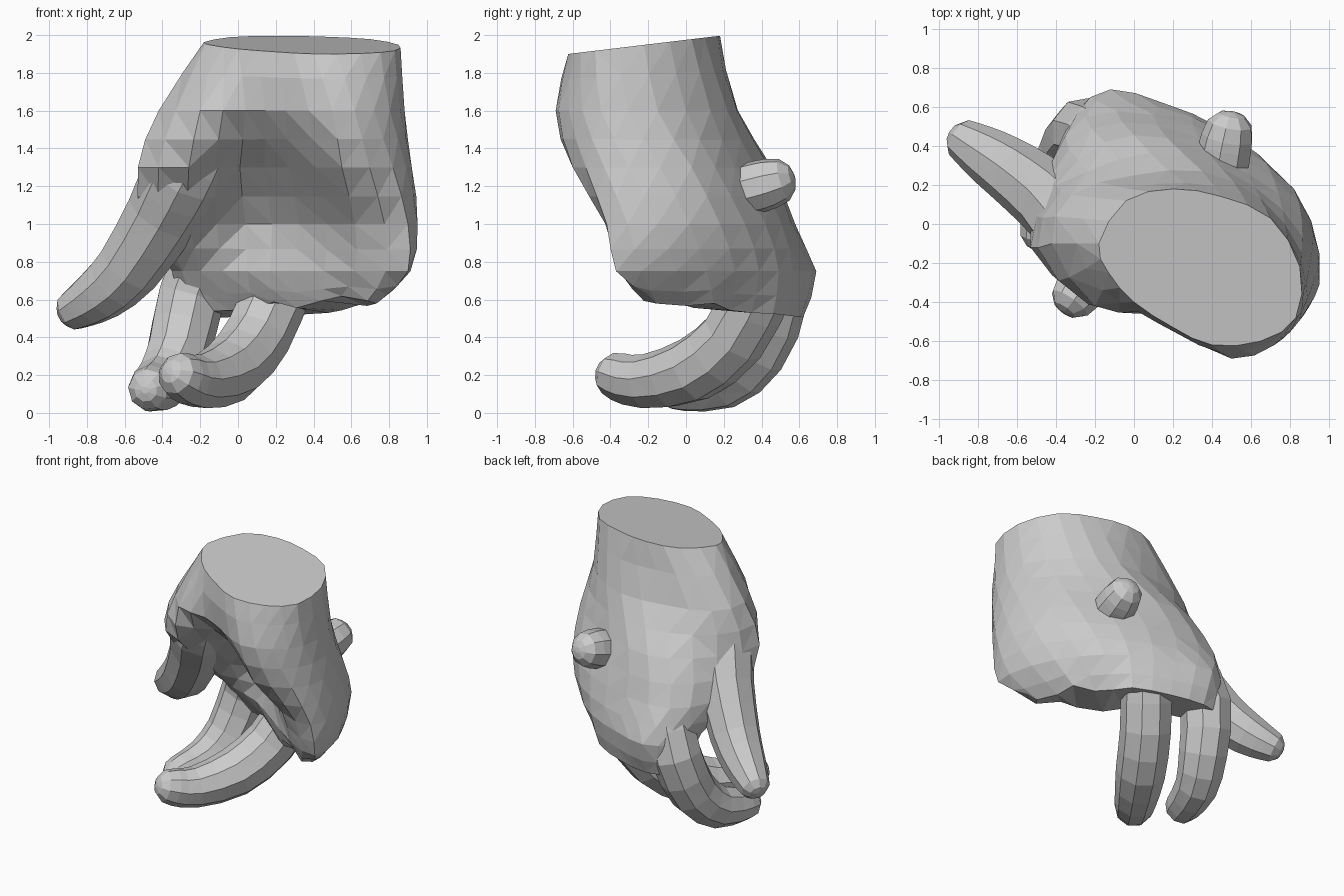
import bpy
import bmesh
import random
from math import tau
from mathutils import Matrix, Vector

random.seed(4)

default = bpy.data.objects.get("Cube")
if default:
    bpy.data.objects.remove(default, do_unlink=True)


def spline(a, b, c, d, t):
    """Catmull-Rom point between b and c."""
    return 0.5 * (2 * b + (c - a) * t + (2 * a - 5 * b + 4 * c - d) * t ** 2
                  + (3 * b - a - 3 * c + d) * t ** 3)


def refine(items, closed):
    """Insert one smooth in-between point after each point."""
    count = len(items)
    result = []
    for i in range(count):
        result.append(items[i])
        if closed or i < count - 1:
            near = [(i + k) % count if closed else min(max(i + k, 0), count - 1)
                    for k in (-1, 0, 1, 2)]
            result.append(spline(*[items[k] for k in near], 0.5))
    return result


def loft(name, rings):
    """Skin a stack of equal rings and close both ends."""
    bm = bmesh.new()
    loops = [[bm.verts.new(p) for p in ring] for ring in rings]
    for low, high in zip(loops, loops[1:]):
        for i in range(len(low)):
            j = (i + 1) % len(low)
            bm.faces.new((low[i], low[j], high[j], high[i]))
    bm.faces.new(loops[0])
    bm.faces.new(loops[-1])
    bmesh.ops.triangulate(bm, faces=bm.faces[:])
    bmesh.ops.recalc_face_normals(bm, faces=bm.faces[:])
    mesh = bpy.data.meshes.new(name)
    bm.to_mesh(mesh)
    bm.free()
    obj = bpy.data.objects.new(name, mesh)
    bpy.context.collection.objects.link(obj)


def digit(name, path, sides=9):
    """Sweep a round section along a path of (x, y, z, radius)."""
    stations = refine([Vector(p) for p in path], False)
    centres = [s.to_3d() for s in stations]
    last = len(stations) - 1
    up = Vector((0, 0, 1))
    frame = (centres[1] - centres[0]).to_track_quat('Z', 'Y')
    rings = []
    for i, s in enumerate(stations):
        along = (centres[min(i + 1, last)] - centres[max(i - 1, 0)]).normalized()
        frame = (frame @ up).rotation_difference(along) @ frame
        spoke = Vector((s.w, 0, 0))
        rings.append([centres[i] + frame @ (Matrix.Rotation(tau * k / sides, 3, 'Z') @ spoke)
                      for k in range(sides)])
    # Rounded tip
    reach = frame @ up * stations[-1].w
    for forward, shrink in ((0.55, 0.86), (0.9, 0.5), (1, 0.15)):
        rings.append([centres[-1] + reach * forward + (p - centres[-1]) * shrink
                      for p in rings[last]])
    loft(name, rings)


def ring_at(height, tilt, outline):
    """Closed palm section; tilt raises it towards the back."""
    return refine([Vector((x, y, height + tilt * y)) for x, y in outline], True)


# Palm sections: thumb side, back of hand, little-finger side, hollow
wrist = ring_at(1.975, 0.12, [
    (-.18, -.1), (-.04, .12), (.2, .18), (.45, .14), (.7, .03), (.85, -.22),
    (.83, -.48), (.65, -.6), (.4, -.62), (.2, -.53), (0, -.4), (-.13, -.25)])
heel = ring_at(1.6, 0, [
    (-.42, -.1), (-.32, .15), (0, .25), (.35, .27), (.65, .13), (.86, -.15),
    (.86, -.45), (.72, -.62), (.5, -.69), (.25, -.56), (.04, -.46), (-.2, -.42)])
middle = ring_at(1.3, 0, [
    (-.53, -.12), (-.4, .2), (-.15, .42), (.17, .44), (.58, .26), (.86, .03),
    (.92, -.3), (.82, -.53), (.55, -.6), (.27, -.28), (.01, -.14), (-.26, -.34)])
web = ring_at(1, 0, [
    (-.5, .06), (-.42, .32), (-.25, .55), (.1, .56), (.5, .42), (.82, .18),
    (.95, -.15), (.9, -.42), (.62, -.36), (.32, -.04), (.04, .13), (-.26, 0)])
knuckles = ring_at(.75, 0, [
    (-.35, .32), (-.3, .57), (-.12, .69), (.15, .62), (.45, .49), (.7, .26),
    (.87, -.05), (.9, -.37), (.62, -.27), (.3, -.04), (.05, .13), (-.2, .22)])
torn_edge = ring_at(.58, -.12, [
    (-.3, .42), (-.27, .56), (-.1, .62), (.15, .57), (.4, .46), (.57, .26),
    (.7, 0), (.76, -.22), (.54, -.14), (.3, .04), (.08, .25), (-.15, .35)])

# Ragged lip where the folded fingers meet the palm
for point in torn_edge[9:20]:
    point += Vector([random.uniform(-.03, .03) for axis in range(3)])
loft("palm", list(zip(*[
    refine(list(column), False)
    for column in zip(wrist, heel, middle, web, knuckles, torn_edge)])))

# Thumb, two standing fingers and the tip of a folded finger
digit("thumb", [
    (-.2, -.1, 1.42, .2), (-.29, -.02, 1.26, .22), (-.4, .1, 1.05, .2),
    (-.58, .24, .77, .175), (-.73, .34, .63, .15), (-.84, .41, .56, .12)])
digit("index_finger", [
    (-.14, .42, .92, .17), (-.25, .47, .62, .18), (-.32, .36, .32, .17),
    (-.4, .19, .165, .15), (-.46, -.02, .13, .125)])
digit("middle_finger", [
    (.22, .4, .68, .18), (.1, .25, .4, .18), (-.04, .03, .225, .175),
    (-.2, -.22, .165, .145), (-.29, -.35, .19, .13)])
digit("folded_fingertip", [
    (.45, .2, 1.16, .11), (.46, .33, 1.185, .14), (.48, .445, 1.215, .135)])
